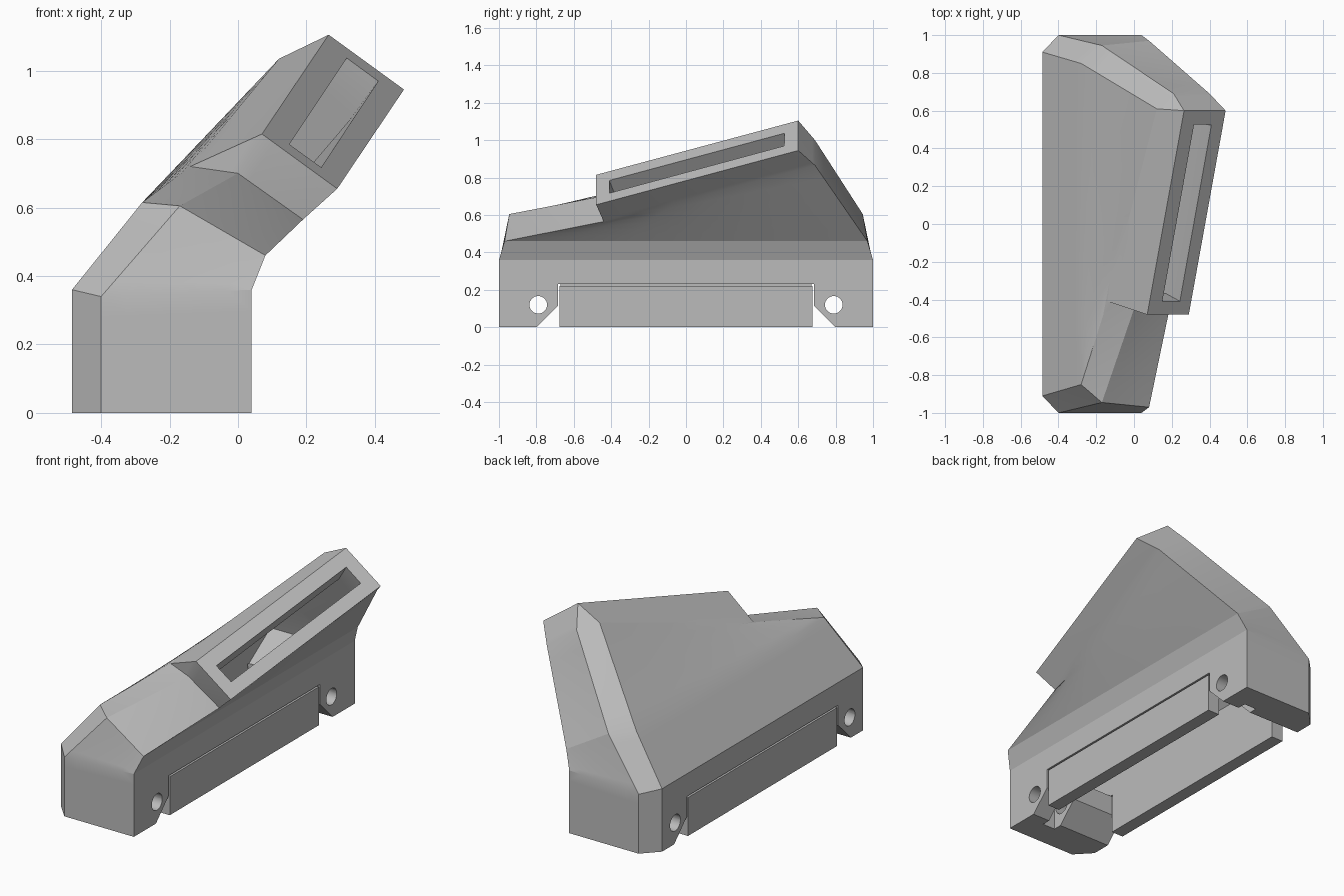
import bpy, bmesh, math
from mathutils import Vector

if "Cube" in bpy.data.objects:
    bpy.data.objects.remove(bpy.data.objects["Cube"], do_unlink=True)

grey = bpy.data.materials.new("plain_grey")
grey.use_nodes = True
grey.diffuse_color = (0.5, 0.5, 0.5, 1)
grey.node_tree.nodes["Principled BSDF"].inputs["Base Color"].default_value = grey.diffuse_color


def finish(name, bm):
    bmesh.ops.recalc_face_normals(bm, faces=bm.faces)
    mesh = bpy.data.meshes.new(name)
    bm.to_mesh(mesh)
    bm.free()
    ob = bpy.data.objects.new(name, mesh)
    mesh.materials.append(grey)
    bpy.context.collection.objects.link(ob)
    return ob


def loft(name, rings, cuts=0):
    """Skin matching rings of points and cap both ends."""
    bm = bmesh.new()
    rows = [[bm.verts.new(p) for p in ring] for ring in rings]
    n = len(rows[0])
    for low, high in zip(rows, rows[1:]):
        for i in range(n):
            j = (i + 1) % n
            bm.faces.new((low[i], low[j], high[j], high[i]))
    bm.faces.new(rows[0])
    bm.faces.new(rows[-1])
    bmesh.ops.remove_doubles(bm, verts=bm.verts, dist=0.0005)
    if cuts:
        bmesh.ops.subdivide_edges(bm, edges=bm.edges, cuts=cuts, use_grid_fill=True)
        bmesh.ops.triangulate(bm, faces=[f for f in bm.faces if len(f.verts) == 4])
    return finish(name, bm)


def box(name, x, y, z):
    ring = [(x[0], y[0]), (x[1], y[0]), (x[1], y[1]), (x[0], y[1])]
    return loft(name, [[(a, b, h) for a, b in ring] for h in z])


def extrude_x(name, profile, x0, x1):
    return loft(name, [[(x, y, z) for y, z in profile] for x in (x0, x1)])


def cut(body, cutter):
    mod = body.modifiers.new("cut", "BOOLEAN")
    mod.operation = "DIFFERENCE"
    mod.solver = "EXACT"
    mod.object = cutter
    bpy.context.view_layer.objects.active = body
    bpy.ops.object.modifier_apply(modifier=mod.name)
    bpy.data.objects.remove(cutter, do_unlink=True)


def mirrored(front_points):
    """Close a ring from its front half by mirroring in y."""
    return front_points + [(x, -y, z) for x, y, z in reversed(front_points)]


# Outer shell: chamfered base, shoulder, throat, slanted outlet
base = mirrored([(-0.485, -0.91, 0), (-0.4, -1, 0), (0.04, -1, 0)])
waist = mirrored([(-0.485, -0.91, 0.36), (-0.4, -1, 0.34), (0.04, -1, 0.36)])
shoulder = mirrored([(-0.28, -0.85, 0.615), (-0.17, -0.945, 0.605), (0.08, -0.97, 0.46)])
throat = [(-0.14, -0.41, 0.72), (0, -0.45, 0.70), (0.19, -0.44, 0.565),
          (0.40, 0.69, 0.865), (0.21, 0.69, 1.0), (0.12, 0.61, 1.035)]
A, D = Vector((0.07, -0.48, 0.815)), Vector((0.29, -0.48, 0.655))
B, C = Vector((0.265, 0.6, 1.105)), Vector((0.485, 0.6, 0.945))
body = loft("duct_body", [base, waist, shoulder, throat, [A, A, D, C, B, B]], cuts=5)

# Hollow inside running from the open base to the outlet
normal = (D - A).cross(B - A).normalized()
mouth = [Vector(p) for p in ((0.15, -0.41, 0.785), (0.245, -0.41, 0.72),
                             (0.41, 0.525, 0.97), (0.32, 0.525, 1.04))]


def inner(x0, x1, y, z0, z1):
    return mirrored([(x0, -y, z0), (x1, -y, z1)])


cut(body, loft("cavity_cutter", [
    inner(-0.41, -0.035, 0.685, -0.05, -0.05),
    inner(-0.41, -0.035, 0.685, 0.23, 0.23),
    inner(-0.41, -0.035, 0.88, 0.36, 0.36),
    inner(-0.22, -0.02, 0.84, 0.54, 0.45),
    [p - normal * 0.14 for p in mouth],
    [p + normal * 0.05 for p in mouth]]))

# Side notch with sloped ends, through both long walls
half = [(-0.85, -0.05), (-0.685, 0.115), (-0.685, 0.23)]
cut(body, extrude_x("notch_cutter", half + [(-y, z) for y, z in reversed(half)], -0.6, 0.2))

# Pockets and pin holes in the end blocks
cut(body, box("pocket_cutter", (-0.15, -0.07), (-0.85, 0.85), (-0.05, 0.2)))
for side in (-1, 1):
    circle = [(side * 0.79 + 0.047 * math.cos(t * math.pi / 16),
               0.12 + 0.047 * math.sin(t * math.pi / 16)) for t in range(32)]
    cut(body, extrude_x("hole_cutter", circle, -0.6, 0.2))

# Clip panels filling the notches, each hung from a thin inner strip
for name, outer, step in (("left", 0.04, -1), ("right", -0.485, 1)):
    face = outer + step * 0.075
    box(name + "_clip_panel", sorted((outer, face)), (-0.675, 0.675), (0, 0.22))
    box(name + "_clip_strip", sorted((face, face - step * 0.02)), (-0.67, 0.67), (0.2, 0.25))

# Smooth shading with sharp edges kept
bpy.ops.object.select_all(action="DESELECT")
body.select_set(True)
bpy.context.view_layer.objects.active = body
bpy.ops.object.shade_smooth_by_angle(angle=math.radians(15))
